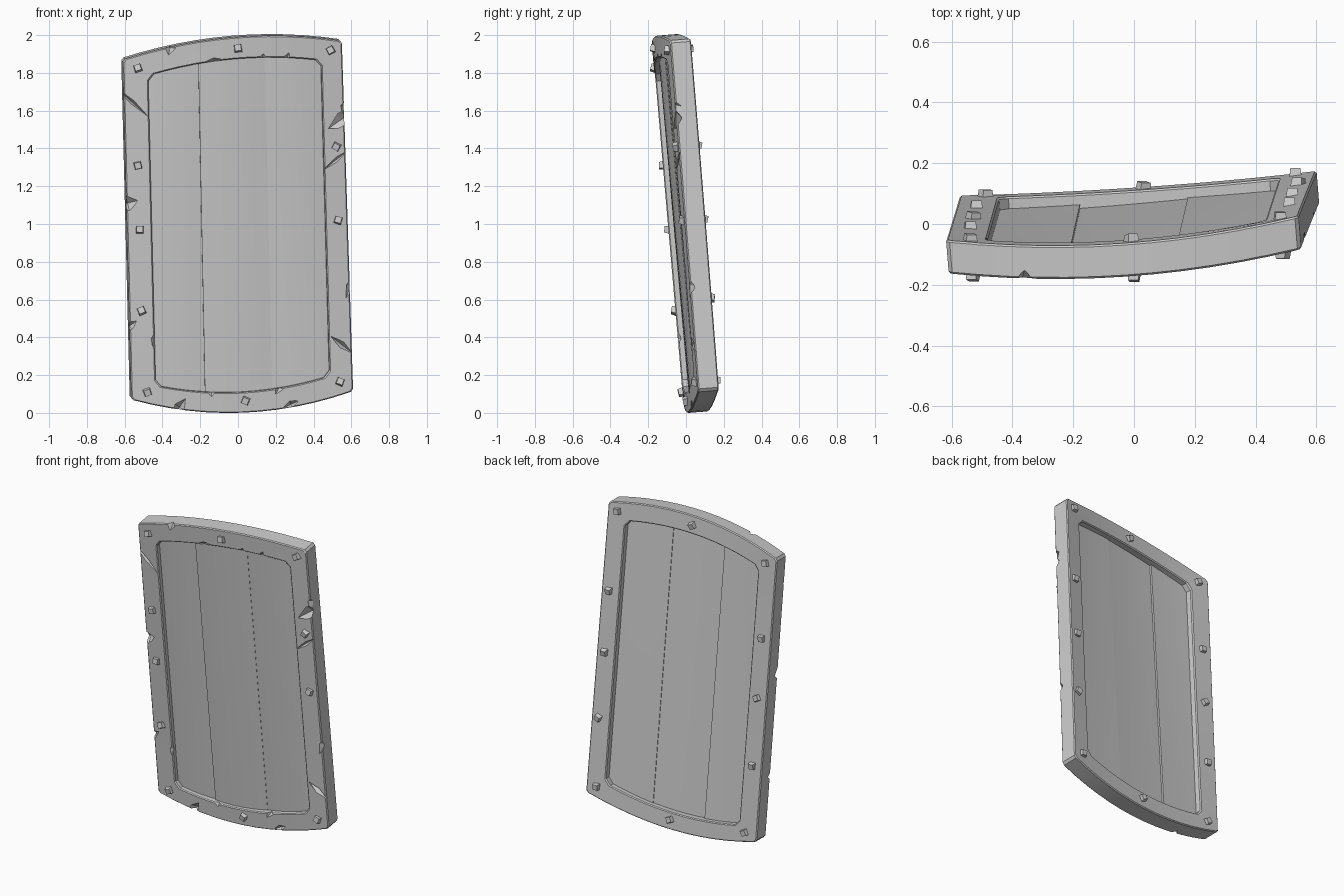
import bpy, bmesh, math, random
from mathutils import Matrix, Vector

if "Cube" in bpy.data.objects:
    bpy.data.objects.remove(bpy.data.objects["Cube"])

random.seed(4)
THICK = 0.11


def lerp(a, b, t):
    return a + (b - a) * t


def surface(x, z, depth=0.0):
    """Point on the leaning, bowed shield face, pushed back by depth."""
    bow = lerp(0.02, 0.045, z / 2) * (1 - (x / 0.58) ** 2)
    y = 0.022 + (0.068 + 0.008 * z) * x - 0.0785 * (z - 0.095) - bow
    return Vector((x - 0.08 * depth, y + depth, z + 0.08 * depth))


def outline(bl, br, tr, tl, low, high, cut, n=12):
    """Four-sided loop with arched top and bottom and clipped corners."""
    pts = []
    for a, b, arch in ((bl, br, -low), (br, tr, 0), (tr, tl, high), (tl, bl, 0)):
        e = cut / math.hypot(b[0] - a[0], b[1] - a[1])
        for i in range(n + 1):
            t = lerp(e, 1 - e, i / n)
            pts.append((lerp(a[0], b[0], t), lerp(a[1], b[1], t) + arch * 4 * t * (1 - t)))
    return pts


def finish(bm, name, angle=30):
    bmesh.ops.recalc_face_normals(bm, faces=bm.faces)
    me = bpy.data.meshes.new(name)
    bm.to_mesh(me)
    bm.free()
    ob = bpy.data.objects.new(name, me)
    bpy.context.collection.objects.link(ob)
    bpy.ops.object.select_all(action='DESELECT')
    ob.select_set(True)
    bpy.context.view_layer.objects.active = ob
    if angle:
        bpy.ops.object.shade_smooth_by_angle(angle=math.radians(angle))
    return ob


# Chips and cracks cut from the rim: x, z, turn, half length, half width, half depth
chips = [(-.36, 1.935, 80, .05, .03, .03), (.13, 1.875, 80, .03, .025, .02),
         (.26, 1.88, 70, .03, .02, .02), (-.13, 1.865, 10, .05, .015, .02),
         (-.56, 1.645, -42, .13, .012, .025), (-.585, 1.11, 15, .06, .045, .04),
         (-.575, .46, 35, .05, .025, .03), (-.445, .39, 80, .05, .015, .02),
         (-.31, .03, 55, .06, .03, .04), (-.14, .115, 90, .035, .025, .02),
         (.22, .135, 60, .045, .025, .025), (.28, .045, 25, .05, .02, .03),
         (.55, 1.555, 35, .12, .045, .035), (.57, 1.62, 70, .05, .03, .05),
         (.52, 1.34, 38, .12, .012, .025), (.595, .67, 70, .07, .025, .03),
         (.55, .36, -38, .12, .018, .03)]
bm = bmesh.new()
for x, z, turn, ln, wd, dp in chips:
    m = (Matrix.Translation(surface(x, z)) @ Matrix.Rotation(math.radians(-turn), 4, 'Y')
         @ Matrix.Diagonal((ln, dp, wd, 1)))
    bmesh.ops.create_uvsphere(bm, u_segments=4, v_segments=2, radius=1, matrix=m)
cutter = finish(bm, "chip_cutter", 0)
cutter.hide_render = True

# Heavy rim: outer and inner outlines lofted through the thickness
outer = outline((-.565, .07), (.61, .115), (.55, 1.97), (-.61, 1.87), .092, .068, .012)
inner = outline((-.435, .145), (.485, .195), (.44, 1.865), (-.475, 1.785), .06, .048, .03)
bm = bmesh.new()
rings = [[bm.verts.new(surface(x, z, d)) for x, z in loop]
         for loop, d in ((outer, 0), (outer, THICK), (inner, THICK), (inner, 0))]
for k in range(4):
    a, b = rings[k], rings[(k + 1) % 4]
    for i in range(len(a)):
        j = (i + 1) % len(a)
        bm.faces.new((a[i], a[j], b[j], b[i]))
rim = finish(bm, "rim", 0)
bev = rim.modifiers.new("edge", 'BEVEL')
bev.width, bev.segments, bev.limit_method = 0.006, 1, 'ANGLE'
bev.angle_limit = math.radians(50)
cut = rim.modifiers.new("chips", 'BOOLEAN')
cut.operation, cut.object, cut.solver = 'DIFFERENCE', cutter, 'EXACT'
cut.use_self = True
for mod in ("edge", "chips"):
    bpy.ops.object.modifier_apply(modifier=mod)
bpy.ops.object.shade_smooth_by_angle(angle=math.radians(25))
bpy.data.objects.remove(cutter)


# Three upright planks held inside the rim
def plank(name, left, right, front, back, skew):
    nx, nz = 6, 12
    bm = bmesh.new()
    grid = {}
    for i in range(nx + 1):
        for j in range(nz + 1):
            s, t = i / nx, j / nz
            x = lerp(lerp(left[0], right[0], s), lerp(left[1], right[1], s), t)
            low = 0.15 + 0.055 * (x + .43) - 0.06 * (1 - (x / .47) ** 2) - 0.02
            top = 1.83 + 0.08 * x + 0.048 * (1 - (x / .46) ** 2) + 0.02
            lift = skew * (s - .5) + 0.006 * (2 * s - 1) ** 2
            for k, d in enumerate((front + lift, back + skew * (s - .5))):
                grid[i, j, k] = bm.verts.new(surface(x, lerp(low, top, t), d))

    def quad(*keys):
        bm.faces.new([grid[k] for k in keys])
    for i in range(nx):
        for j in range(nz):
            for k in (0, 1):
                quad((i, j, k), (i + 1, j, k), (i + 1, j + 1, k), (i, j + 1, k))
        for j in (0, nz):
            quad((i, j, 0), (i + 1, j, 0), (i + 1, j, 1), (i, j, 1))
    for j in range(nz):
        for i in (0, nx):
            quad((i, j, 0), (i, j + 1, 0), (i, j + 1, 1), (i, j, 1))
    finish(bm, name)


seams = [(-.46, -.50), (-.172, -.208), (.183, .145), (.51, .465)]
for i, (name, f, b, skew) in enumerate((("left_plank", .03, .072, .004),
                                        ("middle_plank", .026, .066, .008),
                                        ("right_plank", .03, .072, -.004))):
    plank(name, seams[i], seams[i + 1], f, b, skew)


# Square studs on both faces of the rim
def studs(name, spots, depth):
    bm = bmesh.new()
    for x, z in spots:
        m = (Matrix.Translation(surface(x, z, depth))
             @ Matrix.Rotation(random.uniform(-.6, .6), 4, 'Y')
             @ Matrix.Rotation(random.uniform(-.25, .25), 4, 'X'))
        made = bmesh.ops.create_cube(bm, size=0.044)["verts"]
        for v in made:
            if (v.co.y > 0) == (depth > 0):
                v.co.x *= .75
                v.co.z *= .75
            v.co = m @ v.co
    finish(bm, name, 0)


shared = [(-.53, 1.825), (0, 1.93), (.49, 1.92), (.52, 1.41), (.53, 1.02),
          (-.52, .97), (-.51, .54), (-.48, .11), (.04, .065), (.54, .165)]
studs("front_studs", shared + [(-.53, 1.31)], 0)
studs("back_studs", shared + [(-.53, 1.35), (.55, .6)], THICK)
